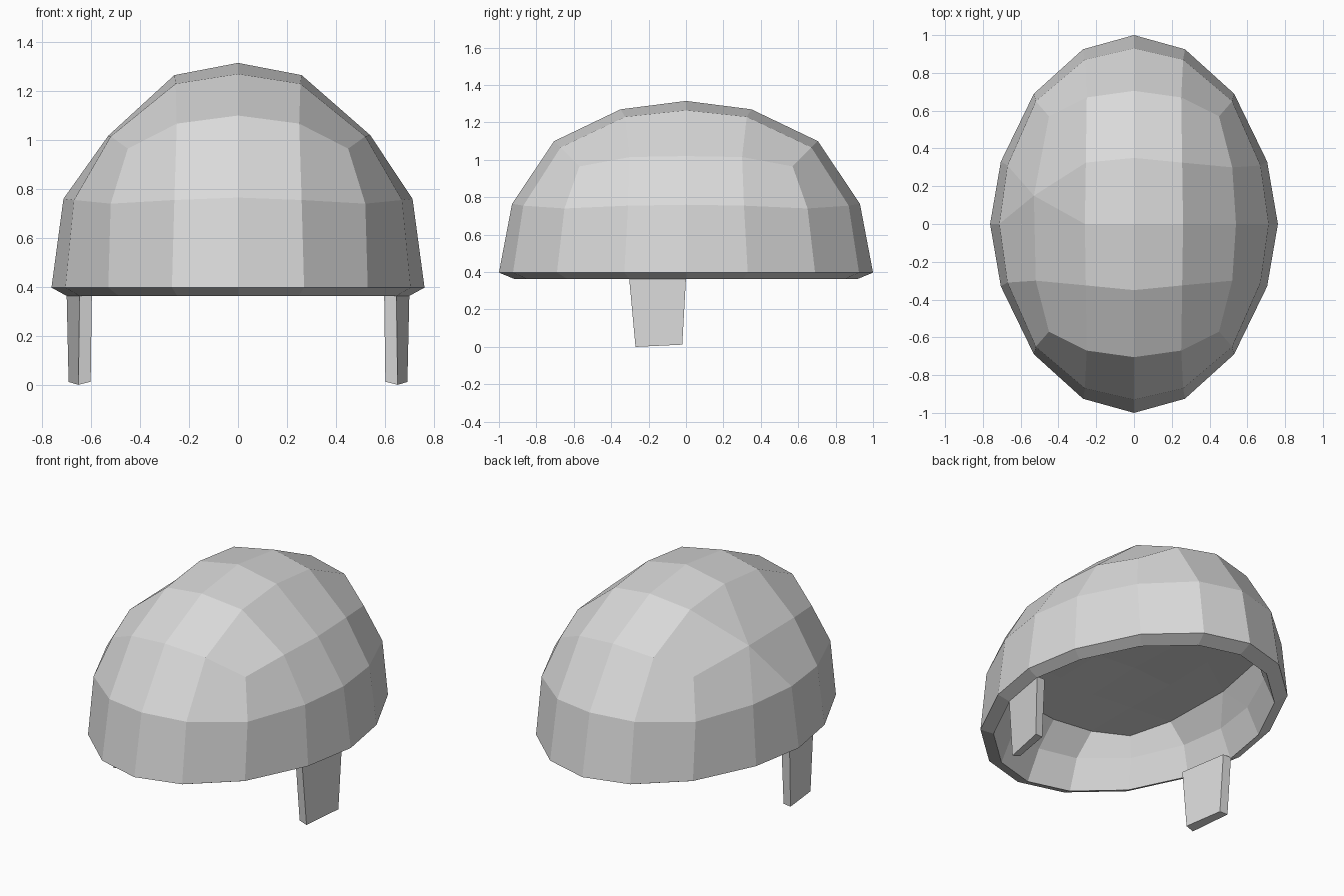
import bpy, bmesh
from mathutils import Vector

cube = bpy.data.objects.get("Cube")
if cube:
    bpy.data.objects.remove(cube)

grey = bpy.data.materials.new("light_grey")
grey.use_nodes = True
color = (0.7, 0.7, 0.7, 1)
grey.diffuse_color = color
for node in grey.node_tree.nodes:
    if node.type == 'BSDF_PRINCIPLED':
        node.inputs["Base Color"].default_value = color


def finish(bm, name):
    """Turn a bmesh into a flat shaded object with outward normals."""
    bmesh.ops.recalc_face_normals(bm, faces=bm.faces[:])
    mesh = bpy.data.meshes.new(name)
    bm.to_mesh(mesh)
    bm.free()
    mesh.materials.append(grey)
    obj = bpy.data.objects.new(name, mesh)
    bpy.context.collection.objects.link(obj)


def nearest(bm, point):
    return min(bm.verts, key=lambda v: (v.co - Vector(point)).length)


def flatten(ring, scale, height):
    """Scale a ring of the outer dome and lay it level, to make the lining."""
    return [(x * scale, y * scale, height) for x, y, z in ring]


def bands(low, high):
    return [(low[i], low[i + 1], high[i + 1], high[i]) for i in range(len(low) - 1)]


def dome(rim, wall, shoulder, crown, apex):
    """Quads of a quarter dome: two bands and a grid patch on top."""
    s, c = shoulder, crown
    return bands(rim, wall) + bands(wall, shoulder) + [
        (s[0], s[1], c[1], c[0]), (s[1], s[2], s[3], c[1]),
        (c[1], s[3], s[4], c[2]), (c[0], c[1], c[2], apex[0])]


# Quarter rings of the outer dome, each running from the back to the side
rings = [
    [(0, 1, .397), (.27, .925, .397), (.53, .69, .397), (.705, .33, .397), (.762, 0, .397)],
    [(0, .93, .765), (.26, .87, .755), (.52, .65, .74), (.67, .31, .755), (.713, 0, .76)],
    [(0, .705, 1.1), (.25, .67, 1.067), (.45, .57, .965), (.52, .3, 1.015), (.54, 0, 1.02)],
    [(0, .35, 1.27), (.255, .325, 1.23), (.26, 0, 1.265)],
    [(0, 0, 1.315)],
]
# The lining is a much lower dome that starts just inside the rim
lining_fit = [(.915, .362), (.88, .53), (.98, .66), (1, .67), (1, .685)]
lining = [flatten(ring, *fit) for ring, fit in zip(rings, lining_fit)]
quads = dome(*rings) + dome(*lining) + bands(rings[0], lining[0])

# Helmet shell: the quarter mirrored to all four sides and welded
bm = bmesh.new()
for sx in (-1, 1):
    for sy in (-1, 1):
        for quad in quads:
            bm.faces.new([bm.verts.new((sx * x, sy * y, z)) for x, y, z in quad])
bmesh.ops.remove_doubles(bm, verts=bm.verts[:], dist=0.001)

# Two neighbouring points on the -x shoulder are collapsed into one
for shoulder in (rings[2], lining[2]):
    pair = [nearest(bm, (-x, y, z)) for x, y, z in shoulder[3:]]
    bmesh.ops.pointmerge(bm, verts=pair, merge_co=(pair[0].co + pair[1].co) / 2)
finish(bm, "helmet_shell")

# Side straps: tapered slabs hanging from the rim, following its angle
strap_top = [(.7, 0, .37), (.647, -.304, .37), (.597, -.295, .37), (.645, 0, .37)]
strap_end = [(.692, -.02, .012), (.652, -.27, 0), (.602, -.265, .013), (.642, -.025, .015)]
for side, name in ((1, "left_strap"), (-1, "right_strap")):
    bm = bmesh.new()
    top, end = [[bm.verts.new((side * x, y, z)) for x, y, z in loop]
                for loop in (strap_top, strap_end)]
    bm.faces.new(top)
    bm.faces.new(end)
    for i in range(len(top)):
        j = (i + 1) % len(top)
        bm.faces.new((top[i], top[j], end[j], end[i]))
    finish(bm, name)
